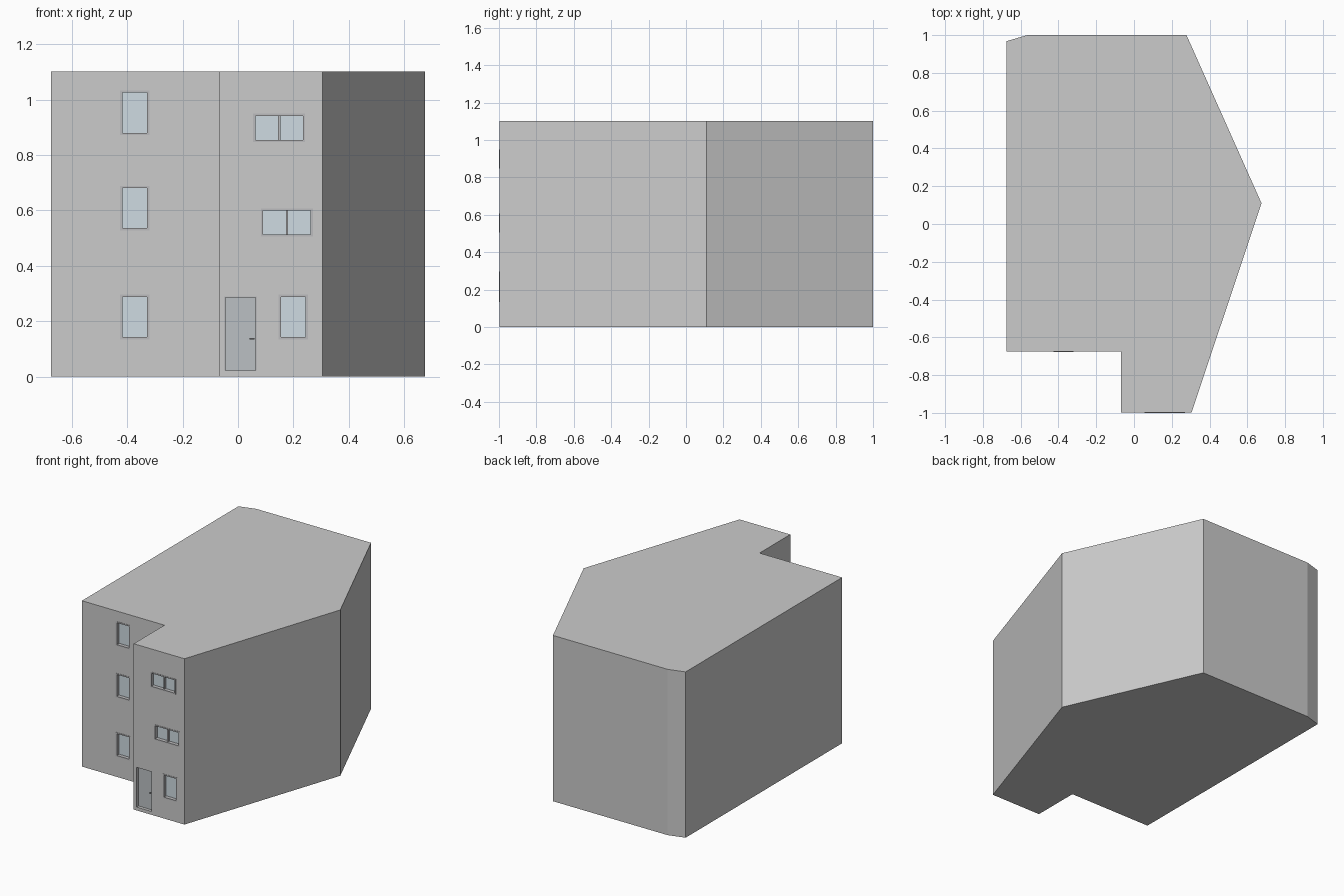
import bpy, bmesh

if "Cube" in bpy.data.objects:
    bpy.data.objects.remove(bpy.data.objects["Cube"])

FOOTPRINT = [(-0.675, -0.675), (-0.068, -0.675), (-0.068, -0.998), (0.305, -0.998),
             (0.675, 0.11), (0.278, 1.0), (-0.565, 1.0), (-0.675, 0.968)]


def material(name, rgb):
    mat = bpy.data.materials.new(name)
    mat.diffuse_color = (*rgb, 1)
    mat.use_nodes = True
    mat.node_tree.nodes["Principled BSDF"].inputs["Base Color"].default_value = mat.diffuse_color
    return mat


SLAB = material("slab_grey", (0.72, 0.72, 0.71))
FRAME = material("frame_grey", (0.5, 0.5, 0.51))
GLASS = material("glass_blue", (0.62, 0.71, 0.76))
DOOR = material("door_grey", (0.5, 0.53, 0.55))
METAL = material("handle_dark", (0.2, 0.2, 0.21))


def finish(name, bm, mat=None):
    mesh = bpy.data.meshes.new(name)
    bm.to_mesh(mesh)
    bm.free()
    ob = bpy.data.objects.new(name, mesh)
    bpy.context.collection.objects.link(ob)
    if mat:
        mesh.materials.append(mat)
    return ob


def boxes(name, spans, mat=None):
    """One object made of boxes given as (x0, x1, y0, y1, z0, z1)."""
    bm = bmesh.new()
    for x0, x1, y0, y1, z0, z1 in spans:
        for v in bmesh.ops.create_cube(bm, size=1)["verts"]:
            v.co = (x1 if v.co.x > 0 else x0, y1 if v.co.y > 0 else y0,
                    z1 if v.co.z > 0 else z0)
    return finish(name, bm, mat)


def prism(name, z0, z1, caps, mat=None):
    """Footprint raised from z0 to z1, with or without floor and ceiling."""
    bm = bmesh.new()
    low = [bm.verts.new((x, y, z0)) for x, y in FOOTPRINT]
    top = [bm.verts.new((x, y, z1)) for x, y in FOOTPRINT]
    for i in range(len(low)):
        j = (i + 1) % len(low)
        bm.faces.new((low[i], low[j], top[j], top[i]))
    if caps:
        bm.faces.new(top)
        bm.faces.new(low[::-1])
    return finish(name, bm, mat)


# Openings: x0, x1, z0, z1, wall y, number of panes
LEFT, RIGHT = -0.675, -0.998
windows = [(-0.425, -0.32, z, z + 0.161, LEFT, 1) for z in (0.135, 0.528, 0.872)]
windows += [(0.147, 0.252, 0.135, 0.296, RIGHT, 1),
            (0.083, 0.270, 0.505, 0.607, RIGHT, 2),
            (0.055, 0.242, 0.847, 0.949, RIGHT, 2)]
door = (-0.05, 0.068, 0.022, 0.29)

# Cutter for all openings
cuts = [(x0, x1, y - 0.05, y + 0.1, z0, z1) for x0, x1, z0, z1, y, n in windows]
cuts.append((door[0], door[1], RIGHT - 0.05, RIGHT + 0.1, 0.0, door[3]))
cutter = boxes("opening_cutter", cuts)
cutter.hide_render = True
cutter.hide_viewport = True

# Floor slabs and roof
for name, z0, z1 in (("ground_slab", 0, 0.022), ("first_floor_slab", 0.4, 0.42),
                     ("second_floor_slab", 0.74, 0.76), ("roof_slab", 1.08, 1.102)):
    prism(name, z0, z1, True, SLAB if name != "roof_slab" else None)

# Storey walls with openings
for name, z0, z1 in (("ground_walls", 0.022, 0.4), ("first_floor_walls", 0.42, 0.74),
                     ("second_floor_walls", 0.76, 1.08)):
    walls = prism(name, z0, z1, False)
    shell = walls.modifiers.new("thickness", 'SOLIDIFY')
    shell.thickness = 0.05
    shell.offset = -1
    shell.use_even_offset = True
    cut = walls.modifiers.new("openings", 'BOOLEAN')
    cut.operation = 'DIFFERENCE'
    cut.solver = 'EXACT'
    cut.object = cutter

# Windows: frame with mullions, and recessed glass
T = 0.008
for i, (x0, x1, z0, z1, y, panes) in enumerate(windows, 1):
    f, b = y - 0.002, y + 0.04
    frame = [(x0, x1, f, b, z0, z0 + T), (x0, x1, f, b, z1 - T, z1),
             (x0, x0 + T, f, b, z0 + T, z1 - T), (x1 - T, x1, f, b, z0 + T, z1 - T)]
    for k in range(1, panes):
        xm = x0 + (x1 - x0) * k / panes
        frame.append((xm - T / 2, xm + T / 2, y + 0.008, b, z0 + T, z1 - T))
    boxes(f"window_frame_{i}", frame, FRAME)
    boxes(f"window_glass_{i}", [(x0 + T, x1 - T, y + 0.022, y + 0.03, z0 + T, z1 - T)], GLASS)

# Door: thin frame, recessed leaf and handle
x0, x1, z0, z1 = door
f, b, t = RIGHT, RIGHT + 0.04, 0.004
boxes("door_frame", [(x0, x0 + t, f, b, z0, z1), (x1 - t, x1, f, b, z0, z1),
                     (x0 + t, x1 - t, f, b, z1 - t, z1)], FRAME)
boxes("door_leaf", [(x0 + t, x1 - t, RIGHT + 0.02, RIGHT + 0.035, z0, z1 - t)], DOOR)
boxes("door_handle", [(x1 - 0.014, x1 - 0.009, RIGHT + 0.008, RIGHT + 0.02, 0.135, 0.14),
                      (x1 - 0.026, x1 - 0.009, RIGHT + 0.006, RIGHT + 0.01, 0.135, 0.14)], METAL)
